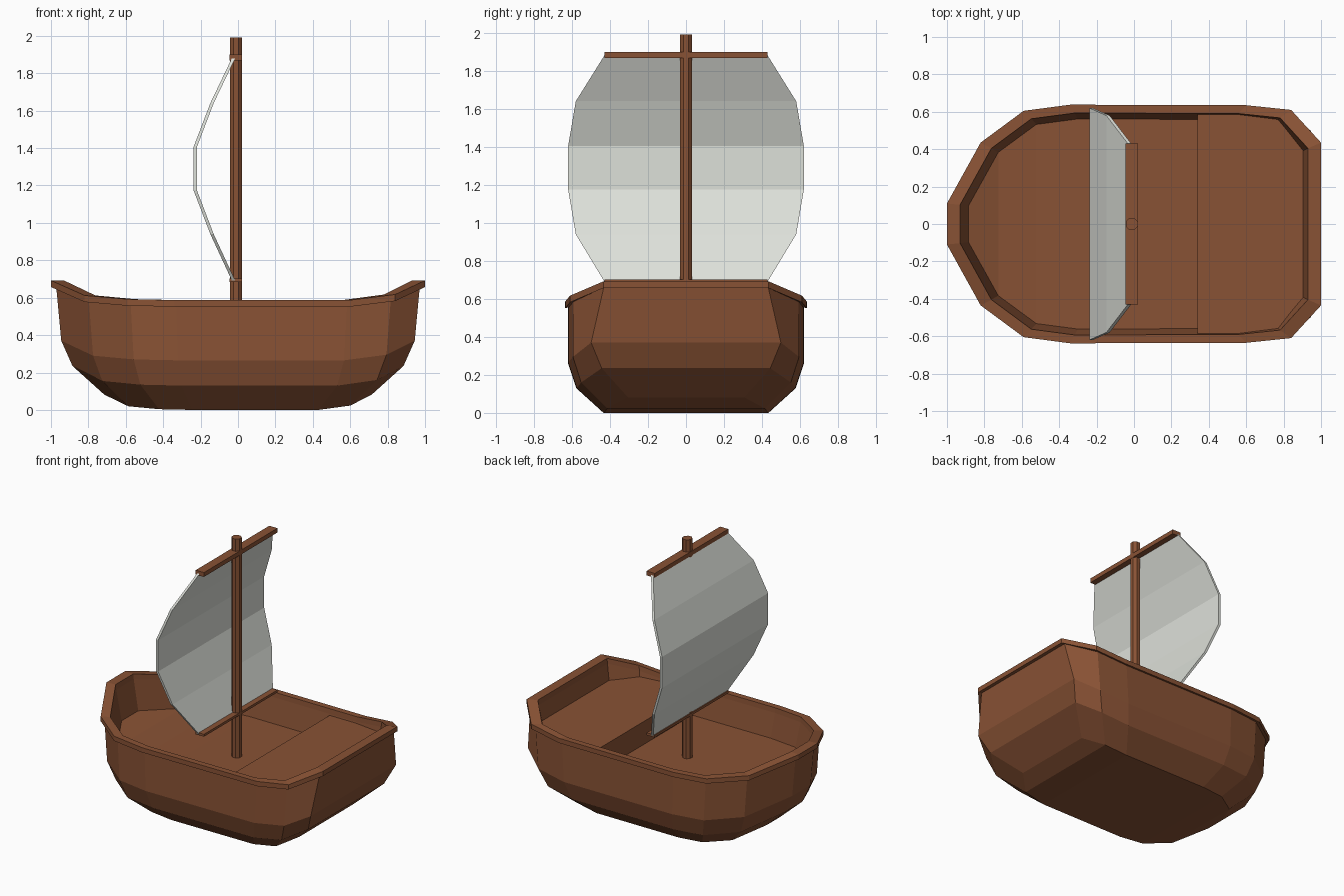
import bpy, bmesh, math
from mathutils import Matrix

if "Cube" in bpy.data.objects:
    bpy.data.objects.remove(bpy.data.objects["Cube"])


def material(name, rgb):
    m = bpy.data.materials.new(name)
    m.diffuse_color = (*rgb, 1)
    m.use_nodes = True
    m.node_tree.nodes["Principled BSDF"].inputs["Base Color"].default_value = m.diffuse_color
    return m


WOOD = material("brown wood", (0.25, 0.085, 0.035))
CLOTH = material("off white cloth", (0.73, 0.75, 0.70))


def finish(bm, name, mat):
    bmesh.ops.recalc_face_normals(bm, faces=bm.faces)
    me = bpy.data.meshes.new(name)
    bm.to_mesh(me)
    bm.free()
    me.materials.append(mat)
    ob = bpy.data.objects.new(name, me)
    bpy.context.collection.objects.link(ob)
    return ob


def loft(bm, rings):
    """Skin closed rings of equal length."""
    rings = [[bm.verts.new(p) for p in r] for r in rings]
    n = len(rings[0])
    for a, b in zip(rings, rings[1:]):
        for i in range(n):
            j = (i + 1) % n
            bm.faces.new((a[i], a[j], b[j], b[i]))
    return rings


def cap(bm, ring):
    """Close a left-right symmetric ring with strips across the boat."""
    n = len(ring)
    for i in range(n // 2 - 1):
        bm.faces.new((ring[i], ring[i + 1], ring[n - 2 - i], ring[n - 1 - i]))


def box(name, x0, x1, hy, z0, z1):
    bm = bmesh.new()
    bmesh.ops.create_cube(bm, size=1)
    for v in bm.verts:
        v.co = ((x0 + x1) / 2 + v.co.x * (x1 - x0), v.co.y * 2 * hy,
                (z0 + z1) / 2 + v.co.z * (z1 - z0))
    return finish(bm, name, WOOD)


# Half outline of the rail, bow to stern: x, y, rise at the ends
OUTLINE = [(-1.0, .11, .105), (-.82, .435, .025), (-.59, .605, .005), (-.34, .638, 0),
           (.6, .635, 0), (.84, .61, .03), (1.0, .435, .105)]


def ring(sx, sy, z, rise=1.0, stern=0.0):
    half = [(x * sx, y * sy + (stern if x == 1.0 else 0), z + r * rise) for x, y, r in OUTLINE]
    return half + [(x, -y, z) for x, y, z in reversed(half)]


# Hull: bottom, bilge, sides, rail and inner wall in one skin
bm = bmesh.new()
rings = loft(bm, [
    ring(.715, .68, 0, .78, .01),
    ring(.885, .905, .13, 1, .05),
    ring(.945, .975, .265, 1, .075),
    ring(.972, .972, .555, 1, .01),
    ring(1, 1, .552),
    ring(1, 1, .587),
    ring(.93, .93, .587),
    ring(.925, .925, .55),
    ring(.885, .88, .37, .6),
])
cap(bm, rings[0])
cap(bm, rings[-1])
finish(bm, "hull", WOOD)

# Raised stern deck
half = [(.34, .593)] + [(x * .935, y * .935) for x, y, r in OUTLINE[4:]]
flat = half + [(x, -y) for x, y in reversed(half)]
bm = bmesh.new()
rings = loft(bm, [[(x, y, z) for x, y in flat] for z in (.42, .54)])
for r in rings:
    cap(bm, r)
# close the step below down to the main deck
finish(bm, "stern_deck", WOOD)
box("deck_step", .34, .7, .55, .36, .50)

# Mast
bm = bmesh.new()
bmesh.ops.create_cone(bm, cap_ends=True, segments=8, radius1=.035, radius2=.035, depth=1.64,
                      matrix=Matrix.Translation((-.011, 0, 1.17)) @ Matrix.Rotation(math.pi / 8, 4, 'Z'))
finish(bm, "mast", WOOD)

# Yards
box("upper_yard", -.045, .022, .43, 1.868, 1.90)
box("lower_yard", -.045, .022, .43, .685, .703)

# Billowing sail: x, half width, height
bm = bmesh.new()
sail = [(-.015, .43, 1.88), (-.13, .58, 1.64), (-.22, .62, 1.405),
        (-.22, .62, 1.175), (-.13, .58, .94), (-.015, .43, .692)]
loops = loft(bm, [[(x, w, z), (x, -w, z), (x - .018, -w, z), (x - .018, w, z)] for x, w, z in sail])
bm.faces.new(loops[0])
bm.faces.new(loops[-1])
finish(bm, "sail", CLOTH)
